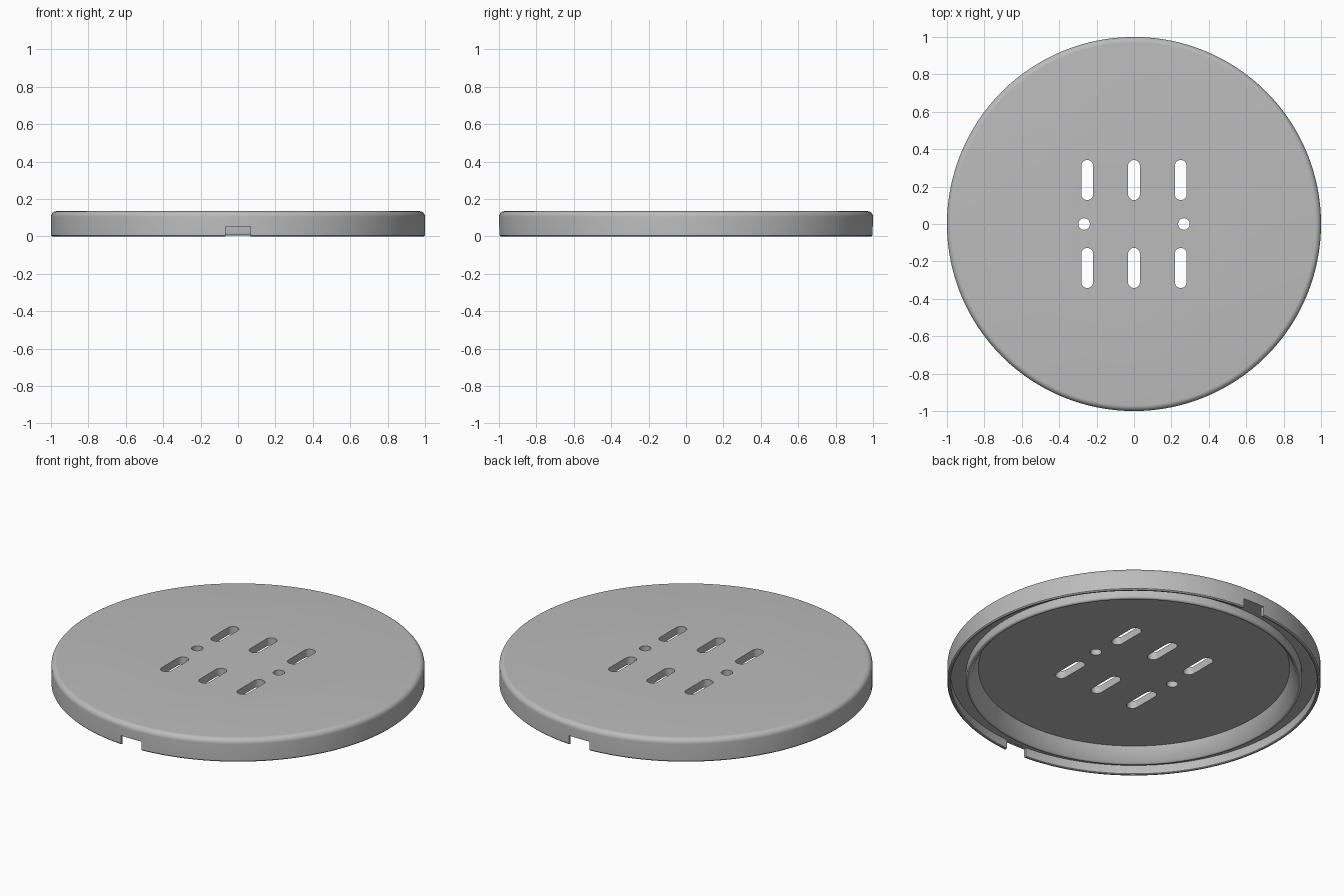
import bpy, bmesh, math
from mathutils import Matrix, Vector

cube = bpy.data.objects.get("Cube")
if cube:
    bpy.data.objects.remove(cube, do_unlink=True)

SEGMENTS = 128
HEIGHT = 0.135
FILLET = 0.03

grey = bpy.data.materials.new("plain grey")
grey.use_nodes = True
colour = (0.5, 0.5, 0.5, 1)
grey.diffuse_color = colour
grey.node_tree.nodes["Principled BSDF"].inputs["Base Color"].default_value = colour


def make_object(name, bm):
    bmesh.ops.recalc_face_normals(bm, faces=bm.faces)
    mesh = bpy.data.meshes.new(name)
    bm.to_mesh(mesh)
    bm.free()
    mesh.materials.append(grey)
    obj = bpy.data.objects.new(name, mesh)
    bpy.context.collection.objects.link(obj)
    return obj


def arc(cx, cz, radius, start, end, steps=6):
    angles = [math.radians(start + (end - start) * i / steps) for i in range(steps + 1)]
    return [(cx + radius * math.cos(a), cz + radius * math.sin(a)) for a in angles]


def lathe(name, profile):
    bm = bmesh.new()
    verts = [bm.verts.new((r, 0, z)) for r, z in profile]
    edges = [bm.edges.new(pair) for pair in zip(verts, verts[1:])]
    bmesh.ops.spin(bm, geom=verts + edges, cent=(0, 0, 0), axis=(0, 0, 1),
                   angle=math.tau, steps=SEGMENTS, use_duplicate=False)
    bmesh.ops.remove_doubles(bm, verts=bm.verts, dist=1e-5)
    # dissolve the flat fans so that the top and the recess are single faces
    bmesh.ops.dissolve_limit(bm, angle_limit=0.001, verts=bm.verts, edges=bm.edges)
    return make_object(name, bm)


def slot_prism(bm, x, y, radius, half_straight):
    # upright prism with a stadium outline, or a circle when half_straight is 0
    steps = 12
    outline = []
    for side in (1, -1):
        for i in range(steps + (half_straight > 0)):
            a = math.pi * i / steps + (0 if side > 0 else math.pi)
            outline.append((x + radius * math.cos(a),
                            y + side * half_straight + radius * math.sin(a), -0.1))
    face = bm.faces.new([bm.verts.new(p) for p in outline])
    top = bmesh.ops.extrude_face_region(bm, geom=[face])["geom"]
    bmesh.ops.translate(bm, vec=(0, 0, 0.4),
                        verts=[v for v in top if isinstance(v, bmesh.types.BMVert)])


# Round cover: recessed underside, inner ring, groove, thin outer rim, rounded top
profile = [(0, 0.09), (0.834, 0.09), (0.838, 0.08), (0.868, 0.02)]
profile += arc(0.888, 0.017, 0.012, 200, 360)
profile += [(0.9, 0.055), (0.982, 0.055), (0.982, 0.004), (0.986, 0), (0.994, 0), (1, 0.006)]
profile += arc(1 - FILLET, HEIGHT - FILLET, FILLET, 0, 90, 8)
profile += [(0, HEIGHT)]
cover = lathe("round_cover", profile)

# Slots, screw holes and the two rim notches
bm = bmesh.new()
for x in (-0.25, 0, 0.25):
    for y in (-0.235, 0.235):
        slot_prism(bm, x, y, 0.032, 0.075)
for x in (-0.267, 0.267):
    slot_prism(bm, x, 0, 0.031, 0)
for y in (-1, 1):
    place = Matrix.Translation(Vector((0, y, 0.0))) @ Matrix.Diagonal((0.136, 0.14, 0.108, 1))
    bmesh.ops.create_cube(bm, size=1, matrix=place)
cutter = make_object("opening_cutter", bm)
cutter.hide_render = True

cut = cover.modifiers.new("openings", "BOOLEAN")
cut.operation = "DIFFERENCE"
cut.solver = "EXACT"
cut.object = cutter

bpy.ops.object.select_all(action="DESELECT")
cover.select_set(True)
bpy.context.view_layer.objects.active = cover
bpy.ops.object.modifier_apply(modifier=cut.name)
bpy.data.objects.remove(cutter, do_unlink=True)
bpy.ops.object.shade_smooth_by_angle(angle=math.radians(30))
